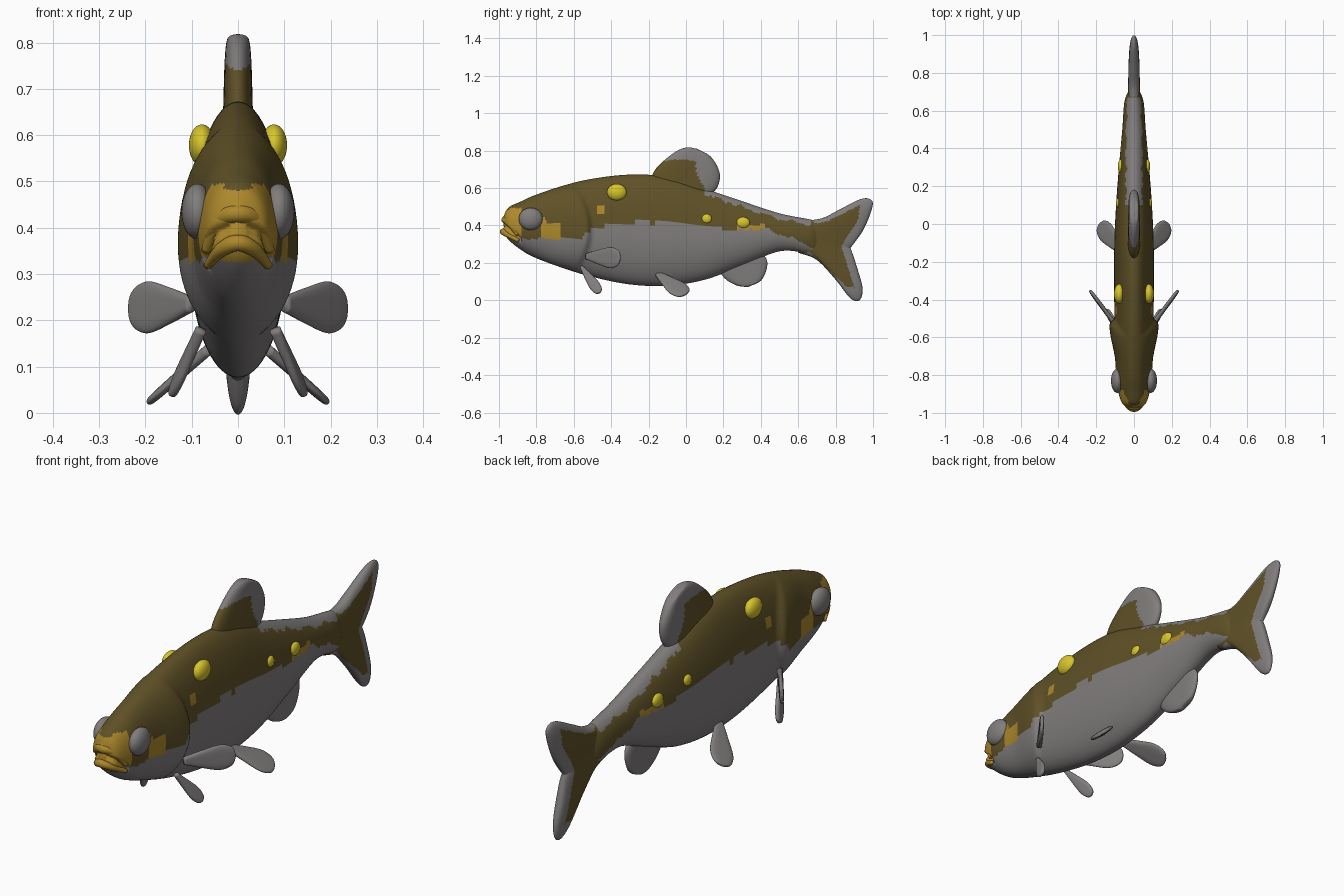
import bpy, bmesh, math
from mathutils import Vector

cube = bpy.data.objects.get("Cube")
if cube:
    bpy.data.objects.remove(cube, do_unlink=True)


def material(name, rgb):
    m = bpy.data.materials.new(name)
    m.use_nodes = True
    m.diffuse_color = (*rgb, 1)
    m.node_tree.nodes["Principled BSDF"].inputs["Base Color"].default_value = (*rgb, 1)
    return m


MATS = [material("belly_grey", (.22, .205, .205)), material("olive_back", (.115, .082, .02)),
        material("gold_marking", (.42, .25, .025)), material("bright_yellow", (.68, .56, .025))]
GREY, OLIVE, GOLD, YELLOW = range(4)


def spline(pts, t):
    """Smooth curve through the points, t from 0 to 1."""
    pts = [Vector(p) for p in pts]
    n = len(pts) - 1
    i = min(int(t * n), n - 1)
    f = t * n - i
    b, c = pts[i], pts[i + 1]
    a = pts[i - 1] if i else b * 2 - c
    d = pts[i + 2] if i + 2 <= n else c * 2 - b
    return b + (c - a) * (f / 2) + (a * 2 - b * 5 + c * 4 - d) * (f * f / 2) \
        + ((b - c) * 3 + d - a) * (f ** 3 / 2)


def steps(pts, x):
    """Straight interpolation through (x, value) pairs."""
    for (x0, v0), (x1, v1) in zip(pts, pts[1:]):
        if x <= x1:
            return v0 + (v1 - v0) * max(0, (x - x0) / (x1 - x0))
    return pts[-1][1]


def inside(poly, y, z):
    hit = False
    for (ya, za), (yb, zb) in zip(poly, poly[1:] + poly[:1]):
        if (za > z) != (zb > z) and y < ya + (z - za) * (yb - ya) / (zb - za):
            hit = not hit
    return hit


def finish(name, bm, paint):
    """Turn a bmesh into a smooth object coloured by a rule on face centres."""
    bmesh.ops.remove_doubles(bm, verts=bm.verts, dist=.0003)
    bmesh.ops.recalc_face_normals(bm, faces=bm.faces)
    rule = callable(paint)
    for f in bm.faces:
        f.smooth = True
        f.material_index = paint(f.calc_center_median()) if rule else 0
    me = bpy.data.meshes.new(name)
    bm.to_mesh(me)
    bm.free()
    for m in (MATS if rule else [MATS[paint]]):
        me.materials.append(m)
    ob = bpy.data.objects.new(name, me)
    bpy.context.collection.objects.link(ob)
    return ob


def loft(name, rings, paint):
    bm = bmesh.new()
    rows = [[bm.verts.new(p) for p in r] for r in rings]
    for r, q in zip(rows, rows[1:]):
        for j in range(len(r)):
            k = (j + 1) % len(r)
            bm.faces.new((r[j], r[k], q[k], q[j]))
    bm.faces.new(rows[0])
    bm.faces.new(rows[-1])
    return finish(name, bm, paint)


def fin(name, lead, trail, thick, paint, origin=(0, 0, 0), u=(0, 1, 0), v=(0, 0, 1),
        mid=None, n=48, k=28):
    """Puffy fin between two edge curves in the plane of u and v."""
    o, u, v = Vector(origin), Vector(u), Vector(v)
    normal = u.cross(v).normalized()
    rings = []
    for i in range(n + 1):
        t = i / n
        a, b = spline(lead, t), spline(trail, t)
        m = spline(mid, t) if mid else (a + b) / 2
        front, back = [], []
        for j in range(k + 1):
            s = -math.cos(math.pi * j / k)
            p = m.lerp(a, -s) if s < 0 else m.lerp(b, s)
            h = thick * math.sqrt(max(0, (1 - s ** 4) * (1 - t ** 6))) * (1 - .25 * t)
            base = o + u * p.x + v * p.y
            front.append(base + normal * h)
            back.append(base - normal * h)
        rings.append(front + back[-2:0:-1])
    return loft(name, rings, paint)


def ellipsoid(name, loc, size, mat):
    bm = bmesh.new()
    bmesh.ops.create_uvsphere(bm, u_segments=32, v_segments=20, radius=1)
    for w in bm.verts:
        w.co = Vector(loc) + Vector(a * b for a, b in zip(w.co, size))
    return finish(name, bm, mat)


# Body: stations of (y, top, bottom, half width)
STATIONS = [(-.977, .445, .37, .02), (-.95, .495, .325, .062), (-.88, .53, .268, .085),
            (-.8, .565, .225, .094), (-.65, .615, .17, .103), (-.5, .65, .125, .104),
            (-.3, .672, .085, .105), (-.1, .66, .078, .104), (.1, .597, .11, .095),
            (.3, .53, .185, .08), (.5, .465, .262, .062), (.65, .435, .25, .05),
            (.72, .42, .225, .02)]
TOP = [(s[0], s[1]) for s in STATIONS]
SIDE_LINE = [(-1, .33), (-.56, .33), (-.53, .37), (-.4, .41), (-.2, .42), (.1, .4), (.25, .375),
             (.42, .385), (.65, .3), (.7, .25)]


def body_colour(c):
    y, z = c.y, c.z
    wobble = .006 * math.sin(y * 47) + .004 * math.sin(y * 113)
    if z < steps(SIDE_LINE, y) + wobble:
        return GREY
    if .1 < y < .67 and z > steps(TOP, y) - .03 + wobble:
        return GREY
    snout = y < -.88 and z < .49 + wobble
    cheek = -.77 < y < -.67 and z < .42 + wobble * 2
    fleck = math.hypot((y + .46) / .026, (z - .485) / .018) < 1
    streak = .27 < y < .43 and z < .405 + wobble
    return GOLD if snout or cheek or fleck or streak else OLIVE


rings, N = [], 72
for i in range(181):
    y, top, bot, w = spline(STATIONS, i / 180)
    zm = bot + .45 * (top - bot)
    ring = []
    for j in range(N):
        a = 2 * math.pi * j / N
        z = zm + math.cos(a) * (top - zm if math.cos(a) > 0 else zm - bot)
        # gill cover swells, then drops off behind its curved rear edge
        ahead = -.53 - 1.6 * (z - .38) ** 2 - y
        gill = max(0, 1 - ahead / .2) if ahead > 0 else max(0, 1 + ahead / .035)
        x = math.sin(a) * (w + .026 * gill * gill * (3 - 2 * gill) * abs(math.sin(a)))
        # mouth crease
        gap = abs(z - (.405 - .85 * (y + .98)))
        crease = max(0, 1 - gap / .016) if y < -.88 else 0
        ring.append((x * (1 - .2 * crease), y + .015 * crease, z))
    rings.append(ring)
loft("body", rings, body_colour)


# Lips: tubes bent around the snout
def lip(name, corner, front, radius, mat):
    path = [(-corner[0], *corner[1:]), (-front[0], *front[1:]), (0, front[1] - .022, front[2] + .015),
            front, corner]
    rings = []
    for i in range(41):
        t = i / 40
        p = spline(path, t)
        d = (spline(path, min(1, t + .01)) - spline(path, max(0, t - .01))).normalized()
        side = d.cross(Vector((0, 0, 1))).normalized()
        up = side.cross(d)
        r = radius * (.5 + .5 * math.sin(math.pi * t))
        rings.append([p + (side * math.cos(q) + up * math.sin(q)) * r
                      for q in (math.tau * j / 14 for j in range(14))])
    loft(name, rings, mat)


lip("upper_lip", (.07, -.9, .35), (.04, -.945, .415), .02, GOLD)
lip("lower_lip", (.066, -.895, .318), (.036, -.955, .352), .018, GOLD)

# Tail fin with grey rim
TAIL_PATCH = [(.5, .5), (.7, .41), (.76, .425), (.93, .51), (.92, .43), (.83, .29), (.9, .07),
              (.85, .08), (.66, .26), (.5, .2)]
fin("tail_fin",
    [(.6, .425), (.72, .437), (.82, .485), (.93, .54), (.985, .54), (.997, .5), (.95, .38), (.88, .28)],
    [(.6, .255), (.7, .215), (.8, .11), (.88, .01), (.93, .003), (.943, .07), (.91, .19), (.88, .28)],
    .034, lambda c: OLIVE if inside(TAIL_PATCH, c.y, c.z) else GREY,
    mid=[(.6, .335), (.88, .28)], n=72, k=40)

# Dorsal fin with grey tip and rear edge
DORSAL_PATCH = [(-.3, .6), (-.16, .735), (-.08, .752), (.02, .75), (.05, .74), (.06, .67),
                (.1, .6), (.1, .5)]
fin("dorsal_fin", [(-.2, .62), (-.16, .705), (-.07, .785), (0, .817), (.06, .81)],
    [(.1, .54), (.165, .6), (.18, .68), (.135, .765), (.06, .81)],
    .034, lambda c: OLIVE if inside(DORSAL_PATCH, c.y, c.z) else GREY)

# Anal fin
fin("anal_fin", [(.16, .18), (.21, .115), (.27, .08), (.33, .07)],
    [(.4, .27), (.435, .2), (.405, .11), (.33, .07)], .022, GREY)

# Paired parts: fins, eyes and raised spots
PADDLE = [(0, .3), (.35, .7), (.7, 1), (.93, .7), (1, 0)]
PADDLE_BACK = [(a, -b) for a, b in PADDLE]
PAIRED_FINS = [("pectoral_fin", (.1, -.53, .235), (.135, .18, -.01), (0, .003, .056)),
               ("throat_fin", (.08, -.56, .18), (.065, .1, -.142), (0, .024, .017)),
               ("pelvic_fin", (.06, -.15, .14), (.125, .15, -.11), (-.028, .042, .025))]
BUMPS = [("eye", (.088, -.83, .435), (.034, .064, .06), GREY),
         ("large_spot", (.078, -.37, .578), (.028, .052, .045), YELLOW),
         ("middle_spot", (.08, .11, .435), (.016, .028, .026), YELLOW),
         ("rear_spot", (.07, .305, .415), (.016, .036, .03), YELLOW)]
for side, label in ((1, "left_"), (-1, "right_")):
    def flip(p):
        return (p[0] * side, p[1], p[2])
    for name, o, u, v in PAIRED_FINS:
        fin(label + name, PADDLE, PADDLE_BACK, .012, GREY, flip(o), flip(u), flip(v), n=32, k=20)
    for name, loc, size, mat in BUMPS:
        ellipsoid(label + name, flip(loc), size, mat)
